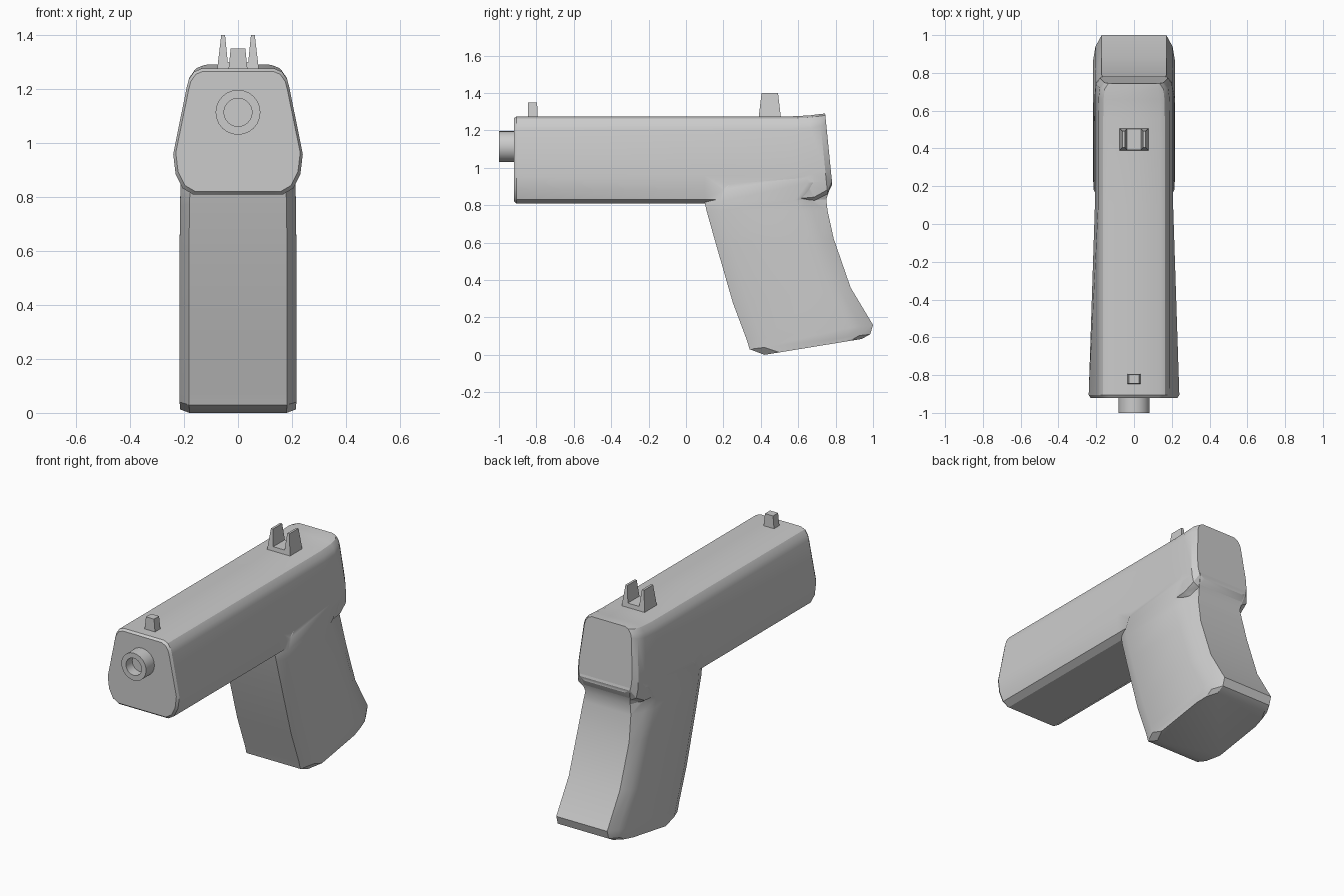
import bpy, bmesh, math

if "Cube" in bpy.data.objects:
    bpy.data.objects.remove(bpy.data.objects["Cube"])


def finish(bm, name, angle=30):
    bmesh.ops.recalc_face_normals(bm, faces=bm.faces)
    mesh = bpy.data.meshes.new(name)
    bm.to_mesh(mesh)
    bm.free()
    ob = bpy.data.objects.new(name, mesh)
    bpy.context.collection.objects.link(ob)
    smooth(ob, angle)
    return ob


def smooth(ob, angle):
    bpy.ops.object.select_all(action='DESELECT')
    ob.select_set(True)
    bpy.context.view_layer.objects.active = ob
    bpy.ops.object.shade_smooth_by_angle(angle=math.radians(angle))


def loft(name, rings, closed=False, angle=30):
    """Skin a list of equal-length rings; cap the ends unless closed."""
    bm = bmesh.new()
    vs = [[bm.verts.new(p) for p in r] for r in rings]
    n = len(vs[0])
    for a, b in zip(vs, vs[1:] + (vs[:1] if closed else [])):
        for i in range(n):
            j = (i + 1) % n
            bm.faces.new((a[i], a[j], b[j], b[i]))
    if not closed:
        bm.faces.new(vs[0])
        bm.faces.new(vs[-1])
    return finish(bm, name, angle)


def mirrored(half):
    return half + [(-x, y, z) for x, y, z in reversed(half)]


# Slide: rounded six-sided section, tapering toward the back
SECTION = [(0.135, 1.28), (0.163, 1.268), (0.182, 1.24), (0.19, 1.21),
           (0.24, 0.96), (0.231, 0.885), (0.205, 0.832), (0.165, 0.808)]


def slide_ring(y, width, scale=1.0, low=0.808, high=1.275, tilt=0.0):
    half = []
    for x, z in SECTION:
        z2 = low + (z - 0.808) / 0.472 * (high - low)
        half.append((min(x, width) * scale, y + (1.28 - z2) * tilt, z2))
    return mirrored(half)


slide = loft("slide", [
    slide_ring(-0.92, 0.24, 0.96, 0.82, 1.265),
    slide_ring(-0.905, 0.24),
    slide_ring(0.1, 0.207),
    slide_ring(0.56, 0.207),
    slide_ring(0.66, 0.209, 0.99, 0.82, 1.28, 0.06),
    slide_ring(0.715, 0.212, 0.95, 0.86, 1.287, 0.1),
    slide_ring(0.745, 0.214, 0.83, 0.91, 1.29, 0.1)])


# Grip: tilted sections given as front y, front z, back y, back z, half width, pinch
def grip_ring(yf, zf, yb, zb, w, pinch):
    span = yb - yf
    half = []
    for x, d in ((w - 0.035, 0), (w, 0.08), (w, span - 0.13 - pinch),
                 (w - 0.012 - pinch / 2, span - 0.06 - pinch),
                 (w - 0.045 - pinch / 2, span)):
        half.append((x, yf + d, zf + (zb - zf) * d / span))
    return mirrored(half)


grip = loft("grip", [grip_ring(*s) for s in (
    (0.42, 0.0, 0.94, 0.085, 0.215, 0),
    (0.34, 0.03, 0.985, 0.11, 0.216, 0),
    (0.325, 0.08, 1.0, 0.16, 0.216, 0),
    (0.25, 0.28, 0.88, 0.36, 0.216, 0),
    (0.155, 0.61, 0.79, 0.62, 0.216, 0),
    (0.11, 0.77, 0.757, 0.77, 0.215, 0.02),
    (0.1, 0.815, 0.75, 0.83, 0.213, 0.035),
    (0.13, 0.88, 0.782, 0.93, 0.212, 0),
    (0.3, 1.05, 0.74, 1.1, 0.18, 0))])

# Merge grip and slide into one clean shell
mod = slide.modifiers.new("join_grip", 'BOOLEAN')
mod.operation = 'UNION'
mod.solver = 'EXACT'
mod.object = grip
bpy.context.view_layer.objects.active = slide
bpy.ops.object.modifier_apply(modifier=mod.name)
bpy.data.objects.remove(grip)
slide.name = "slide_and_grip"
smooth(slide, 30)


# Muzzle: short tube with a shallow bore
def circle(r, y, n=24):
    return [(r * math.cos(2 * math.pi * i / n), y,
             1.113 + r * math.sin(2 * math.pi * i / n)) for i in range(n)]


loft("muzzle", [circle(0.083, -0.91), circle(0.083, -1.0),
                circle(0.052, -1.0), circle(0.052, -0.94)])


# Sights: outlines extruded in y, narrowing toward the top
def sight(name, half, y, depth, taper):
    base = half[0][1]
    rings = []
    for s in (-1, 1):
        rings.append(mirrored([(x, y + s * (depth - (z - base) * taper), z)
                               for x, z in half]))
    return loft(name, rings)


sight("front_sight", [(0.036, 1.265), (0.027, 1.35)], -0.82, 0.026, 0.02)
sight("rear_sight", [(0.078, 1.265), (0.062, 1.4), (0.048, 1.4), (0.038, 1.3)],
      0.448, 0.06, 0.12)
